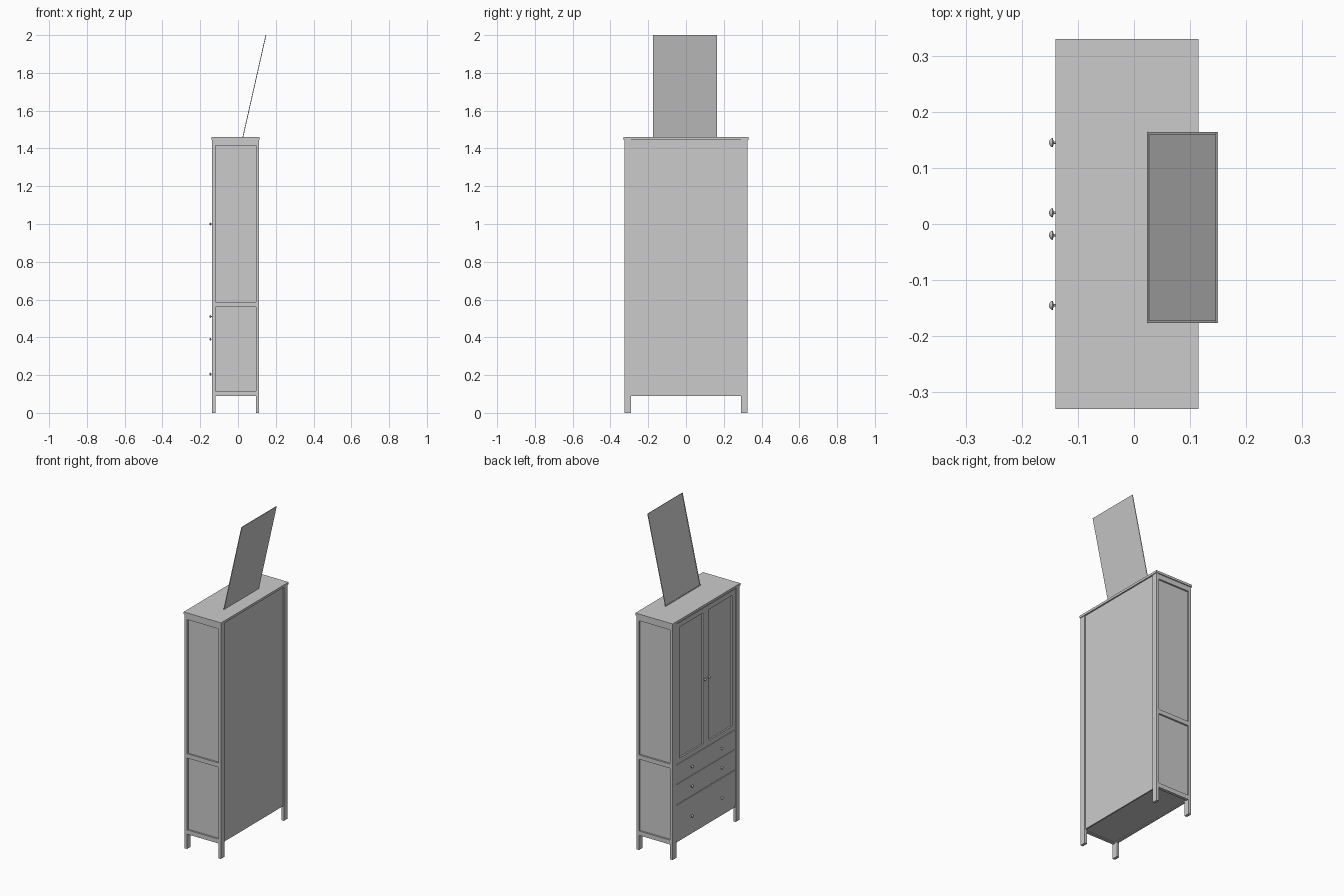
import bpy, bmesh, math
from mathutils import Matrix, Vector

if "Cube" in bpy.data.objects:
    bpy.data.objects.remove(bpy.data.objects["Cube"])


def finish(name, bm):
    bmesh.ops.recalc_face_normals(bm, faces=bm.faces)
    me = bpy.data.meshes.new(name)
    bm.to_mesh(me)
    bm.free()
    ob = bpy.data.objects.new(name, me)
    bpy.context.collection.objects.link(ob)
    return ob


def box_mesh(x, y, z):
    bm = bmesh.new()
    size = [b - a for a, b in (x, y, z)]
    mid = [(a + b) / 2 for a, b in (x, y, z)]
    bmesh.ops.create_cube(bm, size=1, matrix=Matrix.Translation(mid) @ Matrix.Diagonal((*size, 1)))
    return bm


def box(name, x, y, z):
    return finish(name, box_mesh(x, y, z))


def framed_panel(name, x, y, z, border, depth):
    """Slab whose -x face carries a raised border around a sunken panel."""
    bm = box_mesh(x, y, z)
    bm.normal_update()
    face = min(bm.faces, key=lambda f: f.normal.x)
    bmesh.ops.inset_region(bm, faces=[face], thickness=border)
    new = bmesh.ops.extrude_discrete_faces(bm, faces=[face])["faces"][0]
    bmesh.ops.translate(bm, verts=new.verts, vec=(depth, 0, 0))
    return finish(name, bm)


def span(side, a, b):
    return tuple(sorted((side * a, side * b)))


def knob(name, y, z):
    # Turned profile: distance out from the front, radius
    profile = [(0, .004), (.002, .004), (.003, .0022), (.007, .0022), (.009, .0085),
               (.012, .007), (.0145, .004), (.0155, .0)]
    bm = bmesh.new()
    pts = [bm.verts.new((-.136 - d, y + r, z)) for d, r in profile]
    edges = [bm.edges.new(p) for p in zip(pts, pts[1:])]
    bmesh.ops.spin(bm, geom=pts + edges, cent=(0, y, z), axis=(1, 0, 0),
                   angle=math.tau, steps=20)
    bmesh.ops.remove_doubles(bm, verts=bm.verts, dist=1e-5)
    ob = finish(name, bm)
    bpy.context.view_layer.objects.active = ob
    ob.select_set(True)
    bpy.ops.object.shade_smooth_by_angle(angle=math.radians(40))
    ob.select_set(False)


# Cabinet top, back, floor and inner shelf
box("cabinet_top", (-.14, .115), (-.33, .33), (1.446, 1.46))
box("back_panel", (.098, .106), (-.29, .29), (.09, 1.446))
box("floor_panel", (-.12, .098), (-.312, .312), (.095, .11))
box("inner_shelf", (-.119, .098), (-.305, .305), (.562, .574))

# Sides: two corner posts, three rails and a sunken panel each
for side, label in ((-1, "near"), (1, "far")):
    box(f"front_leg_{label}", (-.137, -.12), span(side, .29, .326), (0, 1.446))
    box(f"back_leg_{label}", (.094, .111), span(side, .29, .326), (0, 1.446))
    box(f"side_panel_{label}", (-.12, .094), span(side, .306, .314), (.095, 1.446))
    for rail, z in (("bottom", (.09, .117)), ("middle", (.56, .587)), ("top", (1.415, 1.446))):
        box(f"side_{rail}_rail_{label}", (-.12, .094), span(side, .306, .324), z)

# Front rails between the posts
for rail, z in (("bottom", (.09, .103)), ("drawer", (.322, .33)), ("upper_drawer", (.447, .455)),
                ("door", (.565, .577)), ("top", (1.437, 1.446))):
    box(f"front_{rail}_rail", (-.132, -.119), (-.29, .29), z)

# Doors with sunken panels
for side, label in ((-1, "near"), (1, "far")):
    framed_panel(f"door_{label}", (-.136, -.119), span(side, .0015, .288), (.575, 1.44), .04, .009)
    knob(f"door_knob_{label}", side * .02, 1.0)

# Drawers
for i, (low, high, kz) in enumerate(((.105, .322, .205), (.326, .45, .39), (.454, .571, .51)), 1):
    box(f"drawer_{i}_front", (-.136, -.119), (-.288, .288), (low, high - .001))
    for side, label in ((-1, "near"), (1, "far")):
        knob(f"drawer_{i}_knob_{label}", side * .145, kz)

# Framed mirror leaning back on the top
lean = math.atan2(.122, .54)
mirror = framed_panel("leaning_mirror", (0, .004), (-.17, .17), (0, .5535), .007, .002)
mirror.matrix_world = Matrix.Translation((.024, -.006, 1.461)) @ Matrix.Rotation(lean, 4, "Y")
